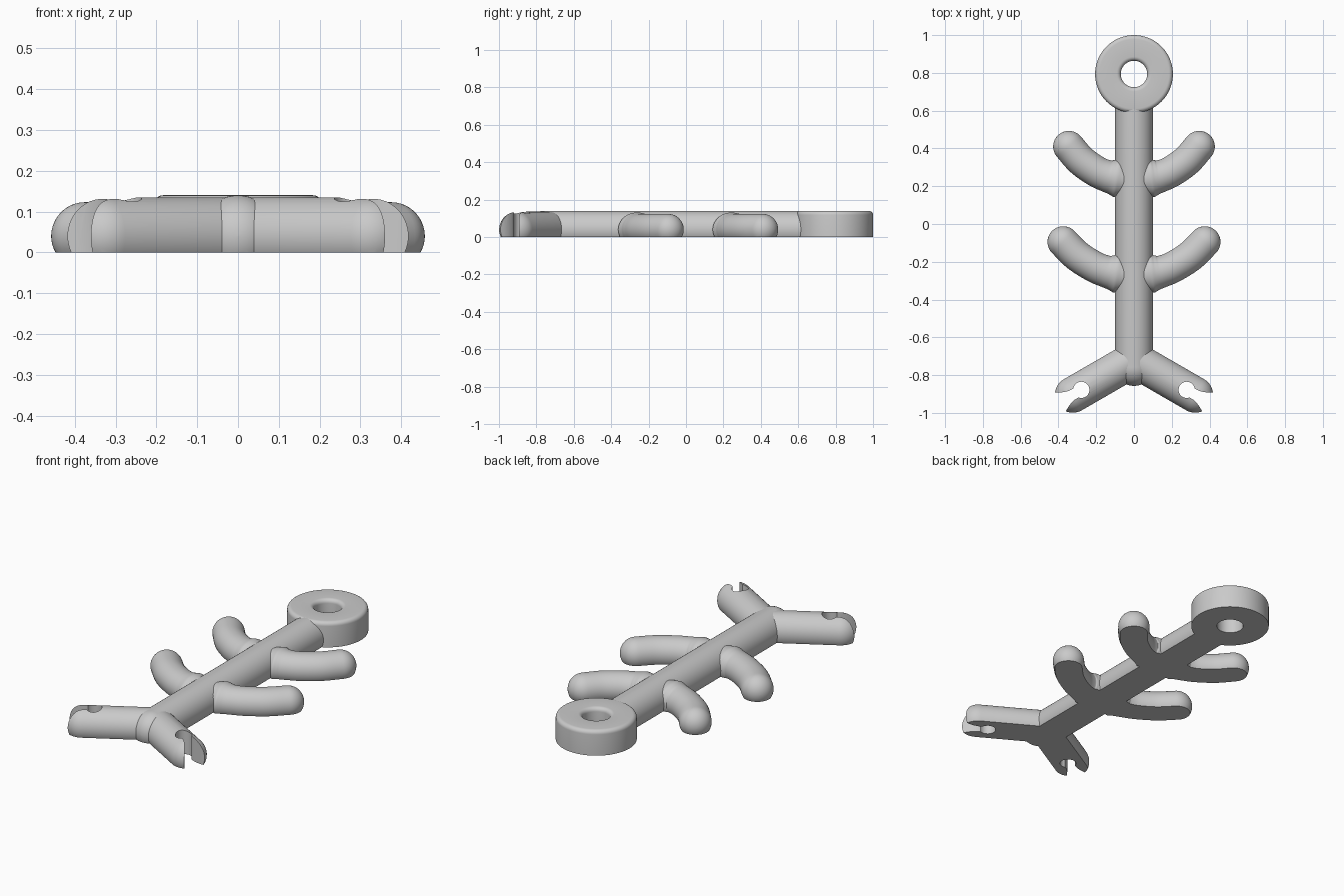
import bpy, bmesh, math
from mathutils import Vector

if "Cube" in bpy.data.objects:
    bpy.data.objects.remove(bpy.data.objects["Cube"])

grey = bpy.data.materials.new("light grey")
grey.use_nodes = True
COLOUR = (0.59, 0.59, 0.59, 1)
grey.diffuse_color = COLOUR
grey.node_tree.nodes["Principled BSDF"].inputs["Base Color"].default_value = COLOUR

AXIS_Z = 0.04     # height of every limb's centreline; limbs are cut flat at z = 0
SEGMENTS = 48


def finish(name, bm):
    """Turn a bmesh into a coloured object."""
    bmesh.ops.recalc_face_normals(bm, faces=bm.faces)
    mesh = bpy.data.meshes.new(name)
    bm.to_mesh(mesh)
    bm.free()
    mesh.materials.append(grey)
    obj = bpy.data.objects.new(name, mesh)
    bpy.context.collection.objects.link(obj)
    return obj


def smooth(obj):
    bpy.ops.object.select_all(action='DESELECT')
    obj.select_set(True)
    bpy.context.view_layer.objects.active = obj
    bpy.ops.object.shade_smooth_by_angle(angle=math.radians(35))


def spline(points, steps=6):
    """Catmull-Rom curve through (x, y, half width) points."""
    pts = [Vector(p) for p in points]
    pts = [2 * pts[0] - pts[1]] + pts + [2 * pts[-1] - pts[-2]]
    out = []
    for a, b, c, d in zip(pts, pts[1:], pts[2:], pts[3:]):
        for i in range(steps):
            t = i / steps
            out.append(b + (c - a) * t / 2 + (2 * a - 5 * b + 4 * c - d) * t * t / 2
                       + (3 * b - a - 3 * c + d) * t ** 3 / 2)
    return out + [pts[-2]]


def limb(name, path, radius):
    """Tube along a flat path with a domed end and a flat underside."""
    sections = []
    for i, p in enumerate(path):
        tangent = path[min(i + 1, len(path) - 1)] - path[max(i - 1, 0)]
        direction = Vector((tangent.x, tangent.y, 0)).normalized()
        height = radius + 0.4 * (p.z - radius)
        sections.append((Vector((p.x, p.y, AXIS_Z)), direction, p.z, height))
    end, direction = sections[-1][:2]
    for k in range(1, 13):
        a = math.pi / 2 * k / 12
        r = max(radius * math.cos(a), 0.0005)
        sections.append((end + direction * radius * math.sin(a), direction, r, r))

    bm = bmesh.new()
    rings = []
    for centre, d, width, height in sections:
        side = Vector((-d.y, d.x, 0))
        ring = []
        for j in range(SEGMENTS):
            a = math.tau * j / SEGMENTS
            ring.append(bm.verts.new(centre + side * width * math.cos(a)
                                     + Vector((0, 0, height * math.sin(a)))))
        rings.append(ring)
    for r0, r1 in zip(rings, rings[1:]):
        for j in range(SEGMENTS):
            k = (j + 1) % SEGMENTS
            bm.faces.new((r0[j], r0[k], r1[k], r1[j]))
    bm.faces.new(rings[0])
    bm.faces.new(rings[-1])
    cut = bmesh.ops.bisect_plane(bm, geom=bm.verts[:] + bm.edges[:] + bm.faces[:],
                                 plane_co=(0, 0, 0), plane_no=(0, 0, 1), clear_inner=True)
    edges = [e for e in cut["geom_cut"] if isinstance(e, bmesh.types.BMEdge)]
    bmesh.ops.contextual_create(bm, geom=edges)
    return finish(name, bm)


# Trunk with a domed front end
smooth(limb("trunk", [Vector((0, 0.65, 0.1)), Vector((0, -0.757, 0.1))], 0.1))

# Hanging ring: lathed section with rounded upper edges
INNER, OUTER, TOP, FILLET = 0.07, 0.206, 0.14, 0.022
profile = [(INNER, 0), (OUTER, 0)]
for centre_r, start in ((OUTER - FILLET, 0), (INNER + FILLET, 90)):
    for k in range(7):
        a = math.radians(start + 15 * k)
        profile.append((centre_r + FILLET * math.cos(a), TOP - FILLET + FILLET * math.sin(a)))
bm = bmesh.new()
verts = [bm.verts.new((r, 0, z)) for r, z in profile]
loop = [bm.edges.new((verts[i - 1], verts[i])) for i in range(len(verts))]
bmesh.ops.spin(bm, geom=verts + loop, cent=(0, 0, 0), axis=(0, 0, 1),
               angle=math.tau, steps=72)
bmesh.ops.remove_doubles(bm, verts=bm.verts, dist=0.0001)
ring = finish("hanging_ring", bm)
ring.location.y = 0.794
smooth(ring)

# Curved arms: base flares slightly where it meets the trunk
ARM = [(0, 0.235, 0.083), (0.055, 0.238, 0.09), (0.09, 0.244, 0.103), (0.115, 0.248, 0.093),
       (0.145, 0.255, 0.085), (0.2, 0.279, 0.083), (0.28, 0.336, 0.083), (0.345, 0.41, 0.083)]
for level, spread, drop in (("upper", 0, 0), ("lower", 0.03, 0.505)):
    for side, sign in (("left", 1), ("right", -1)):
        path = [(sign * (x + spread * (x / 0.345) ** 2), y - drop, w) for x, y, w in ARM]
        smooth(limb(f"{level}_{side}_arm", spline(path), 0.083))

# Legs: each ends in an open claw, cut by a round hole with a flaring mouth
HIP_Y, LEG_LENGTH, HOLE, HOLE_RADIUS = -0.717, 0.374, 0.322, 0.043
MOUTH = [(0.04, 0.027), (0.057, 0.028), (0.082, 0.034), (0.107, 0.045), (0.132, 0.06), (0.18, 0.1)]
outline = []
for k in range(25):
    a = math.radians(40 + 280 * k / 24)
    outline.append((HOLE + HOLE_RADIUS * math.cos(a), HOLE_RADIUS * math.sin(a)))
outline += [(HOLE + u, -v) for u, v in MOUTH] + [(HOLE + u, v) for u, v in reversed(MOUTH)]

for side, sign in (("left", 1), ("right", -1)):
    along = Vector((sign * math.cos(math.pi / 6), -0.5, 0))
    across = Vector((-along.y, along.x, 0))
    hip = Vector((0, HIP_Y, 0))
    tip = hip + along * LEG_LENGTH
    leg = limb(f"{side}_leg", [Vector((p.x, p.y, 0.095)) for p in (hip, tip)], 0.095)

    bm = bmesh.new()
    face = bm.faces.new([bm.verts.new(hip + along * u + across * v - Vector((0, 0, 0.1)))
                         for u, v in outline])
    lifted = bmesh.ops.extrude_face_region(bm, geom=[face])["geom"]
    bmesh.ops.translate(bm, vec=(0, 0, 0.4),
                        verts=[v for v in lifted if isinstance(v, bmesh.types.BMVert)])
    cutter = finish("claw_cutter", bm)
    cutter.hide_render = True

    bpy.context.view_layer.objects.active = leg
    cut = leg.modifiers.new("claw", 'BOOLEAN')
    cut.operation = 'DIFFERENCE'
    cut.solver = 'EXACT'
    cut.object = cutter
    bpy.ops.object.modifier_apply(modifier=cut.name)
    bpy.data.objects.remove(cutter)
    smooth(leg)
